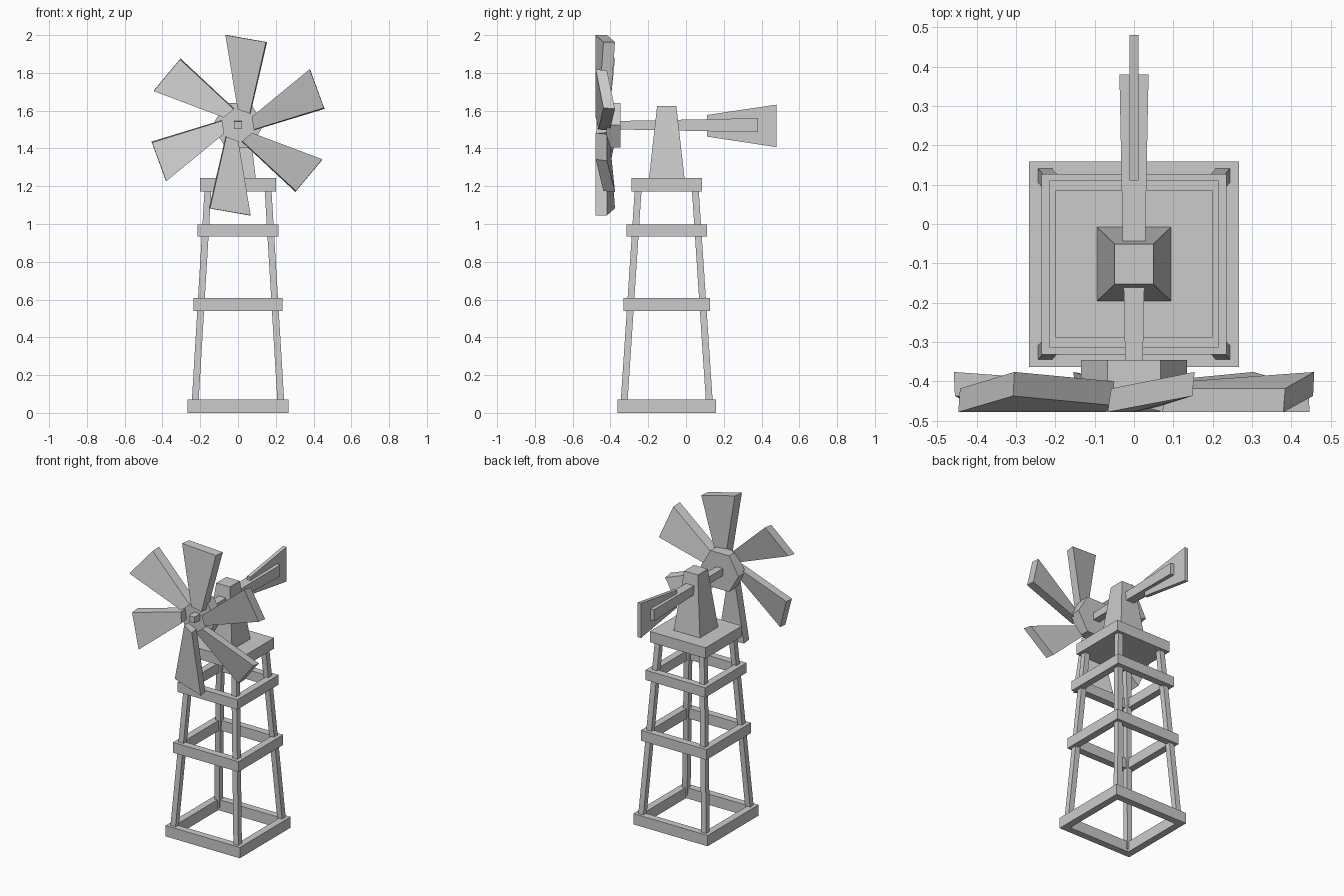
import bpy, bmesh, math
from mathutils import Vector, Matrix

if "Cube" in bpy.data.objects:
    bpy.data.objects.remove(bpy.data.objects["Cube"])

CY = -0.102      # tower axis
HZ = 1.523       # rotor height


def loft(name, ring_a, ring_b, bm=None):
    """Solid between two matching rings of points."""
    own = bm is None
    bm = bm or bmesh.new()
    a = [bm.verts.new(p) for p in ring_a]
    b = [bm.verts.new(p) for p in ring_b]
    n = len(a)
    bm.faces.new(a)
    bm.faces.new(b[::-1])
    for i in range(n):
        j = (i + 1) % n
        bm.faces.new((a[i], b[i], b[j], a[j]))
    if own:
        finish(name, bm)


def finish(name, bm):
    bmesh.ops.recalc_face_normals(bm, faces=bm.faces)
    me = bpy.data.meshes.new(name)
    bm.to_mesh(me)
    bm.free()
    ob = bpy.data.objects.new(name, me)
    bpy.context.collection.objects.link(ob)


def flat(cx, cy, hx, hy, z):      # horizontal rectangle
    return [(cx - hx, cy - hy, z), (cx + hx, cy - hy, z),
            (cx + hx, cy + hy, z), (cx - hx, cy + hy, z)]


def upright(hx, y, z0, z1):       # rectangle facing y
    return [(-hx, y, z0), (hx, y, z0), (hx, y, z1), (-hx, y, z1)]


def frame(name, hx, hy, z0, z1, t=0.045):
    """Open square frame."""
    bm = bmesh.new()
    rings = [[bm.verts.new(p) for p in flat(0, CY, hx - d, hy - d, z)]
             for d, z in ((0, z0), (0, z1), (t, z1), (t, z0))]
    for k in range(4):
        a, b = rings[k], rings[(k + 1) % 4]
        for i in range(4):
            j = (i + 1) % 4
            bm.faces.new((a[i], a[j], b[j], b[i]))
    finish(name, bm)


# Tower frames and platform
frame("base_frame", 0.267, 0.261, 0.0, 0.07)
frame("lower_brace", 0.235, 0.229, 0.54, 0.607)
frame("upper_brace", 0.215, 0.212, 0.933, 0.997)
loft("platform", flat(0, CY, 0.2, 0.187, 1.173), flat(0, CY, 0.2, 0.187, 1.243))

# Leaning legs
for sx in (-1, 1):
    for sy in (-1, 1):
        loft("leg", flat(sx * 0.229, CY + sy * 0.228, 0.018, 0.018, 0.02),
             flat(sx * 0.158, CY + sy * 0.15, 0.018, 0.018, 1.2))

# Tapered head
loft("head", flat(0, CY, 0.094, 0.094, 1.243), flat(0, CY, 0.049, 0.051, 1.624))

# Shaft through head, from rotor to tail
loft("shaft", upright(0.02, -0.475, HZ - 0.02, HZ + 0.02),
     upright(0.037, 0.38, HZ - 0.037, HZ + 0.037))

# Tail vane
loft("tail_vane", upright(0.012, 0.11, 1.463, 1.577),
     upright(0.012, 0.48, 1.407, 1.632))

# Six-sided hub
hexa = [(0.135 * math.cos(math.radians(60 * k)),
         HZ + 0.135 * math.sin(math.radians(60 * k))) for k in range(6)]
loft("hub", [(x, -0.42, z) for x, z in hexa], [(x, -0.346, z) for x, z in hexa])

# Six pitched blades
inner = [(-0.002, -0.478, 0.085), (0.062, -0.464, 0.061),
         (0.066, -0.403, 0.061), (0.005, -0.418, 0.085)]
outer = [(-0.067, -0.478, 0.477), (0.148, -0.437, 0.44),
         (0.154, -0.376, 0.44), (-0.058, -0.418, 0.477)]
for k in range(6):
    m = Matrix.Translation((0, 0, HZ)) @ Matrix.Rotation(math.radians(60 * k), 4, 'Y')
    loft("blade", [m @ Vector(p) for p in inner], [m @ Vector(p) for p in outer])
